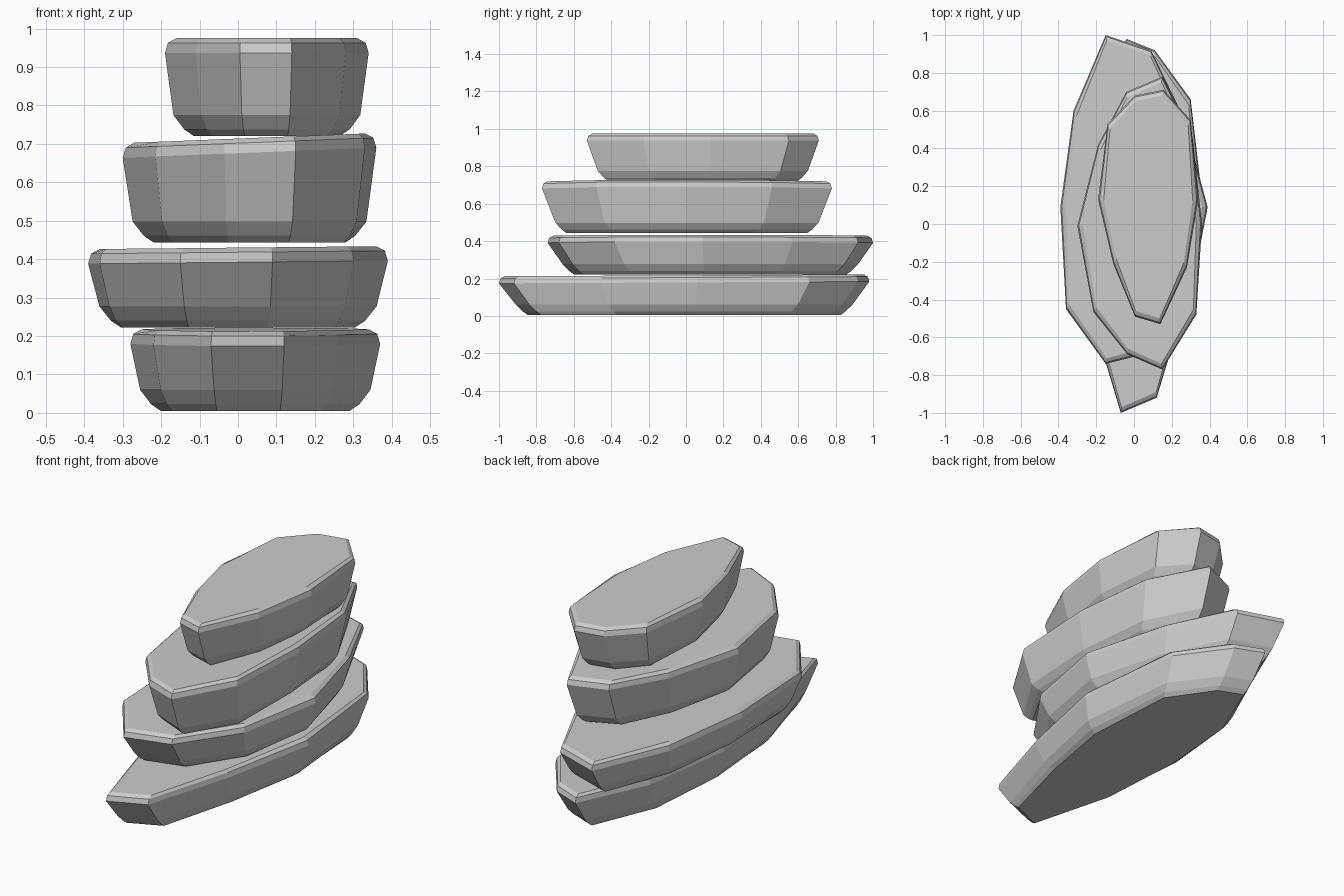
import bpy, bmesh
from mathutils import Vector

if "Cube" in bpy.data.objects:
    bpy.data.objects.remove(bpy.data.objects["Cube"])


def slab(name, outline, z0, z1, tilt=(0, 0)):
    """Tapered stone slab: stacked scaled copies of its rim outline."""
    xs, ys = zip(*outline)
    c = Vector(((min(xs) + max(xs)) / 2, (min(ys) + max(ys)) / 2))
    # height, x scale, y scale, inward inset
    rings = [
        (z0, 0.92, 0.90, 0.055),
        (z0 + 0.018, 0.925, 0.90, 0.03),
        (z0 + 0.055, 0.94, 0.915, 0.006),
        (z1 - 0.038, 1, 1, 0.0),
        (z1 - 0.012, 1, 1, 0.008),
        (z1, 1, 1, 0.03),
    ]
    bm = bmesh.new()
    loops = []
    for z, sx, sy, inset in rings:
        loop = []
        for x, y in outline:
            d = Vector(((x - c.x) * sx, (y - c.y) * sy))
            d -= d.normalized() * inset
            lean = (d.x * tilt[0] + d.y * tilt[1]) if z > z0 + 0.1 else 0
            loop.append(bm.verts.new((c.x + d.x, c.y + d.y, z + lean)))
        loops.append(loop)
    n = len(outline)
    for a, b in zip(loops, loops[1:]):
        for i in range(n):
            j = (i + 1) % n
            bm.faces.new((a[i], a[j], b[j], b[i]))
    bm.faces.new(loops[-1])
    bm.faces.new(loops[0][::-1])
    bmesh.ops.recalc_face_normals(bm, faces=bm.faces)
    mesh = bpy.data.meshes.new(name)
    bm.to_mesh(mesh)
    bm.free()
    bpy.context.collection.objects.link(bpy.data.objects.new(name, mesh))


# Stones from the ground up, outlines run counter-clockwise
slab("bottom_stone", [
    (-0.07, -1.0), (0.12, -0.92), (0.26, -0.46), (0.37, 0.06), (0.30, 0.66),
    (0.11, 0.92), (-0.04, 0.98), (-0.21, 0.60), (-0.28, 0.08), (-0.22, -0.50),
], 0.005, 0.217, (0, 0.005))

slab("lower_middle_stone", [
    (-0.15, -0.74), (0.09, -0.68), (0.30, -0.38), (0.39, 0.09), (0.26, 0.57),
    (0.09, 0.92), (-0.15, 1.0), (-0.32, 0.60), (-0.39, 0.09), (-0.36, -0.45),
], 0.222, 0.43, (0.01, 0))

slab("upper_middle_stone", [
    (0.15, -0.77), (0.33, -0.48), (0.36, 0.0), (0.31, 0.46), (0.15, 0.78),
    (-0.04, 0.70), (-0.19, 0.42), (-0.30, -0.01), (-0.215, -0.465), (-0.035, -0.69),
], 0.443, 0.715, (0.04, 0))

slab("top_stone", [
    (0.14, -0.53), (0.28, -0.23), (0.34, 0.13), (0.30, 0.55), (0.155, 0.71),
    (0.005, 0.68), (-0.14, 0.53), (-0.19, 0.13), (-0.11, -0.21), (0.005, -0.49),
], 0.72, 0.975)
